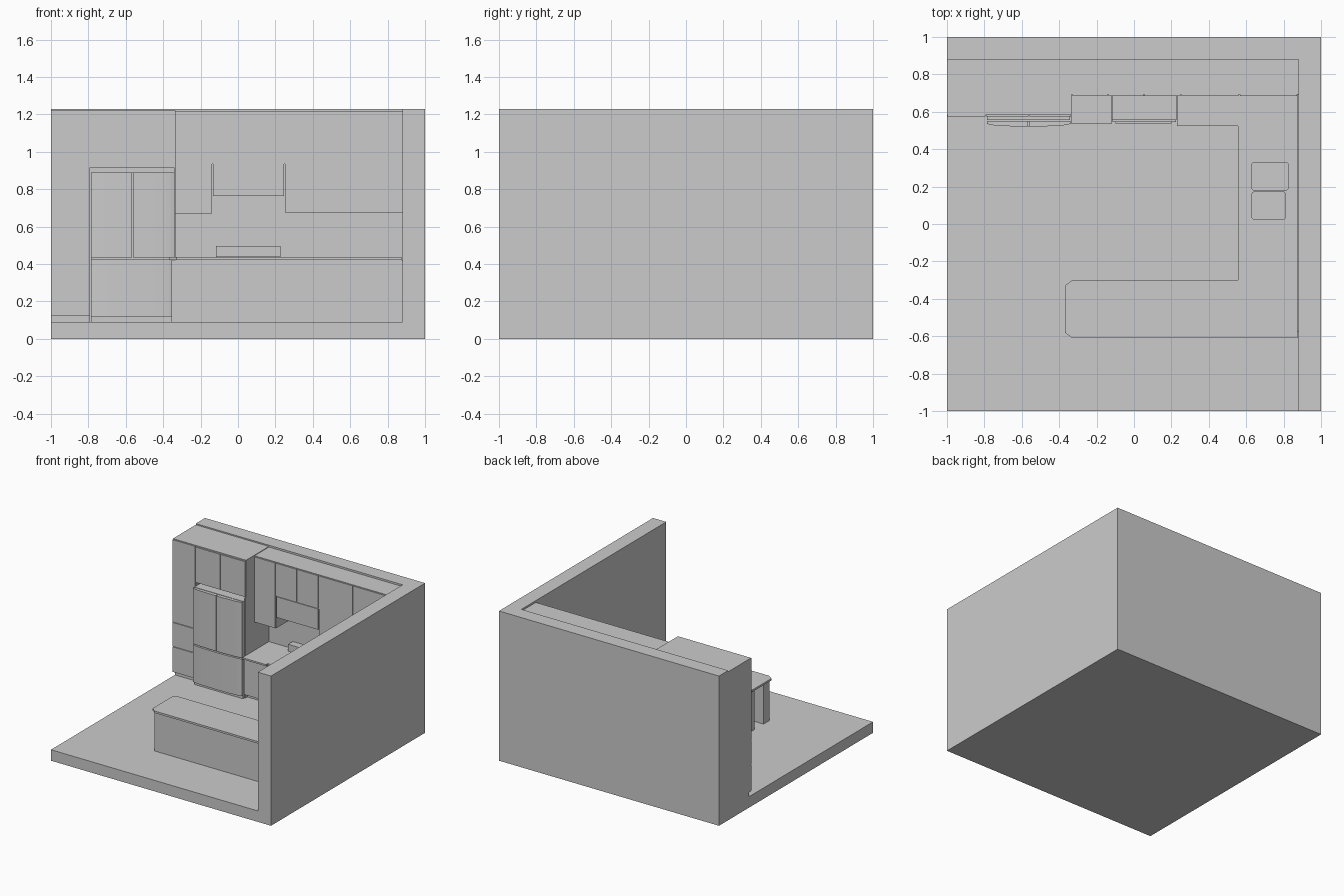
import bpy, bmesh, math

grey = bpy.data.materials.new("plain_grey")
grey.diffuse_color = (0.6, 0.6, 0.6, 1)


def prism(name, outline, z0, z1):
    """Extrude a plan outline (counter-clockwise) between two heights."""
    bm = bmesh.new()
    face = bm.faces.new([bm.verts.new((x, y, z0)) for x, y in outline])
    up = bmesh.ops.extrude_face_region(bm, geom=[face])["geom"]
    for v in up:
        if isinstance(v, bmesh.types.BMVert):
            v.co.z = z1
    bmesh.ops.recalc_face_normals(bm, faces=bm.faces)
    me = bpy.data.meshes.new(name)
    bm.to_mesh(me)
    bm.free()
    ob = bpy.data.objects.new(name, me)
    me.materials.append(grey)
    bpy.context.collection.objects.link(ob)
    return ob


def box(name, x0, x1, y0, y1, z0, z1):
    return prism(name, [(x0, y0), (x1, y0), (x1, y1), (x0, y1)], z0, z1)


def rounded(x0, x1, y0, y1, r, n=4):
    pts = []
    for cx, cy, a in ((x1 - r, y1 - r, 0), (x0 + r, y1 - r, 90),
                      (x0 + r, y0 + r, 180), (x1 - r, y0 + r, 270)):
        for i in range(n + 1):
            t = math.radians(a + 90 * i / n)
            pts.append((cx + r * math.cos(t), cy + r * math.sin(t)))
    return pts


# Room shell: floor and L-shaped walls
box("floor", -1, 0.88, -1, 0.88, 0, 0.09)
prism("walls", [(0.88, -1), (1, -1), (1, 1), (-1, 1), (-1, 0.88), (0.88, 0.88)], 0, 1.23)

# Tall pantry with recessed plinth and stacked doors
box("pantry_plinth", -1, -0.79, 0.61, 0.88, 0.09, 0.125)
box("pantry_carcass", -1, -0.79, 0.583, 0.88, 0.125, 1.22)
for i, (a, b) in enumerate(((0.13, 0.335), (0.34, 0.535), (0.54, 1.215))):
    box(f"pantry_door_{i}", -0.998, -0.793, 0.575, 0.583, a, b)

# Surround above and beside the fridge
box("fridge_top_cabinet", -0.79, -0.335, 0.583, 0.88, 0.915, 1.22)
box("fridge_side_panel", -0.342, -0.335, 0.575, 0.88, 0.09, 0.915)
for i, (a, b) in enumerate(((-0.788, -0.565), (-0.56, -0.34))):
    box(f"fridge_top_door_{i}", a, b, 0.575, 0.583, 0.922, 1.21)

# Fridge with bowed double doors over a drawer
box("fridge_body", -0.785, -0.343, 0.555, 0.86, 0.09, 0.89)
FX0, FX1 = -0.785, -0.34


def bow(x):
    t = (2 * x - FX0 - FX1) / (FX1 - FX0)
    return 0.521 + 0.008 * t * t + 0.006 * t ** 10


def bowed_door(name, x0, x1, z0, z1, n=10):
    front = [(x0 + (x1 - x0) * i / n, bow(x0 + (x1 - x0) * i / n)) for i in range(n + 1)]
    prism(name, front + [(x1, 0.55), (x0, 0.55)], z0, z1)


bowed_door("fridge_left_door", FX0, -0.567, 0.435, 0.89)
bowed_door("fridge_right_door", -0.562, FX1, 0.435, 0.89)
bowed_door("fridge_drawer", FX0, FX1, 0.12, 0.425, 16)

# Wall cabinets: carcasses and doors (x0, x1, z0)
for i, (a, b, z) in enumerate(((-0.335, -0.14, 0.67), (-0.14, 0.25, 0.935), (0.25, 0.88, 0.675))):
    box(f"wall_cabinet_{i}", a, b, 0.693, 0.88, z, 1.215)
for i, (a, b, z) in enumerate(((-0.33, -0.143, 0.675), (-0.135, 0.051, 0.942), (0.057, 0.248, 0.942),
                               (0.255, 0.56, 0.682), (0.566, 0.872, 0.682))):
    box(f"wall_door_{i}", a, b, 0.685, 0.693, z, 1.21)
box("extractor_hood", -0.133, 0.247, 0.687, 0.88, 0.765, 0.935)

# Small base unit left of the stove
box("left_plinth", -0.335, -0.122, 0.6, 0.88, 0.09, 0.125)
box("left_base", -0.335, -0.122, 0.56, 0.88, 0.125, 0.425)
box("left_base_door", -0.331, -0.126, 0.552, 0.56, 0.13, 0.42)
box("left_counter", -0.335, -0.12, 0.535, 0.88, 0.425, 0.438)

# Stove with oven door, handle and back guard
box("stove_body", -0.118, 0.228, 0.555, 0.88, 0.09, 0.44)
box("oven_door", -0.115, 0.225, 0.545, 0.555, 0.17, 0.39)
box("oven_handle", -0.1, 0.2, 0.536, 0.545, 0.355, 0.368)
box("stove_back_guard", -0.118, 0.228, 0.82, 0.88, 0.44, 0.497)

# U-shaped base units and worktop
base = prism("base_units", [(0.232, 0.88), (0.232, 0.56), (0.585, 0.56), (0.585, -0.33), (-0.1, -0.33),
                            (-0.1, -0.57), (0.88, -0.57), (0.88, 0.88)], 0.125, 0.422)
prism("base_plinth", [(0.232, 0.88), (0.232, 0.6), (0.62, 0.6), (0.62, -0.37), (-0.1, -0.37),
                      (-0.1, -0.57), (0.88, -0.57), (0.88, 0.88)], 0.09, 0.125)
counter = prism("worktop", [(0.23, 0.88), (0.23, 0.525), (0.555, 0.525), (0.555, -0.3), (-0.33, -0.3),
                            (-0.37, -0.33), (-0.37, -0.58), (-0.33, -0.61), (0.875, -0.61),
                            (0.875, 0.88)], 0.422, 0.438)

# Open end of the peninsula between two side panels
box("peninsula_front_panel", -0.355, 0.88, -0.575, -0.5, 0.09, 0.422)
box("peninsula_back_panel", -0.355, -0.1, -0.385, -0.33, 0.09, 0.422)

# Base doors
box("base_door_back", 0.237, 0.555, 0.552, 0.56, 0.13, 0.417)
for i in range(3):
    y = -0.3 + i * 0.283
    box(f"base_door_right_{i}", 0.577, 0.585, y, y + 0.278, 0.13, 0.417)
for i in range(2):
    x = -0.098 + i * 0.335
    box(f"base_door_peninsula_{i}", x, x + 0.33, -0.33, -0.322, 0.13, 0.417)

# Double sink: basins cut through worktop and units, with thin rims
for i, (a, b, c, d) in enumerate(((0.63, 0.825, 0.18, 0.33), (0.63, 0.81, 0.025, 0.172))):
    cutter = prism(f"sink_cutter_{i}", rounded(a, b, c, d, 0.015), 0.32, 0.5)
    cutter.hide_render = True
    cutter.hide_viewport = True
    cutter.display_type = 'WIRE'
    for ob in (base, counter):
        m = ob.modifiers.new("sink", 'BOOLEAN')
        m.operation = 'DIFFERENCE'
        m.solver = 'EXACT'
        m.object = cutter
